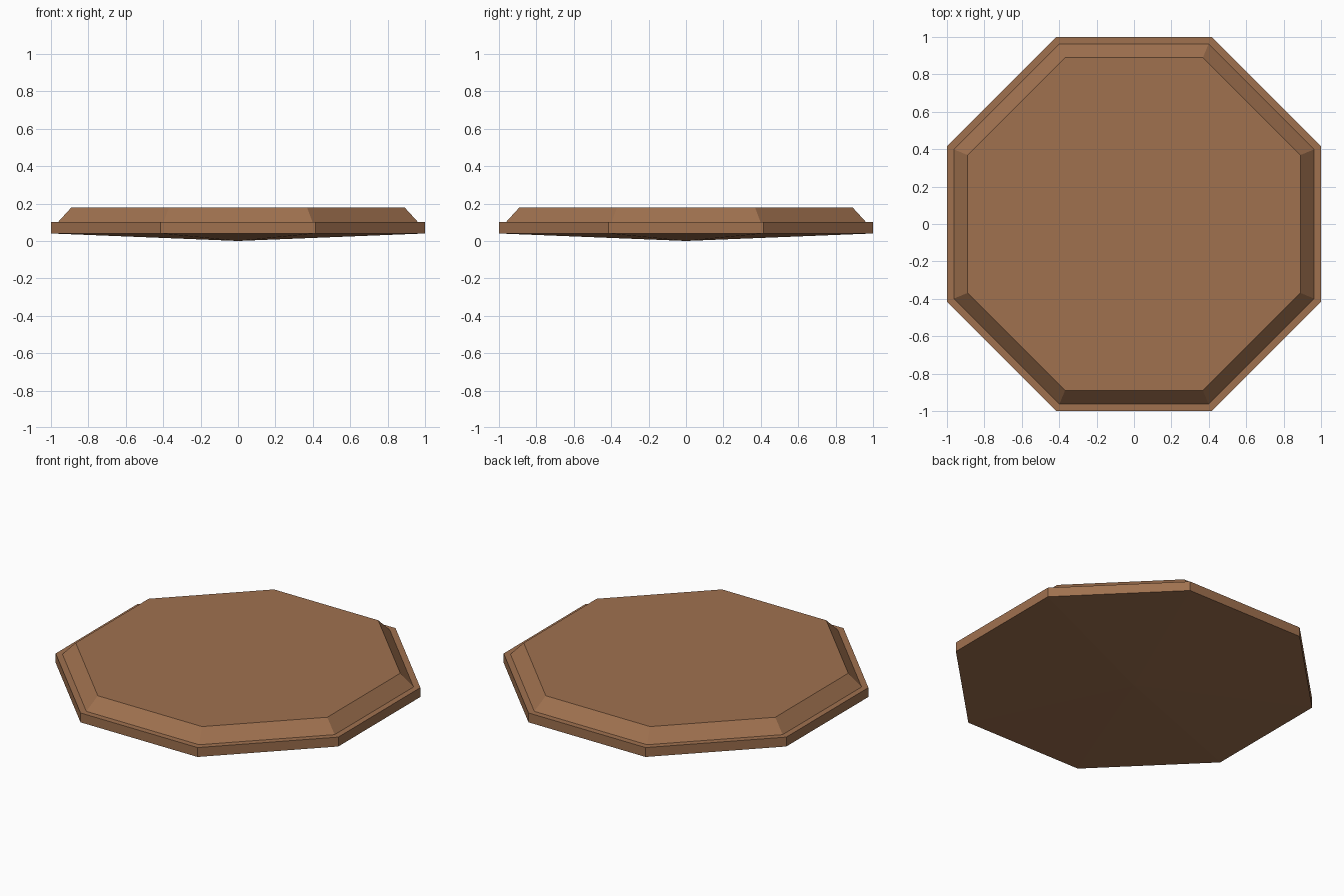
import bpy, bmesh, math

if "Cube" in bpy.data.objects:
    bpy.data.objects.remove(bpy.data.objects["Cube"])

wood = bpy.data.materials.new("brown wood")
wood.diffuse_color = (0.35, 0.165, 0.078, 1)
wood.use_nodes = True
wood.node_tree.nodes["Principled BSDF"].inputs["Base Color"].default_value = wood.diffuse_color

# Profile from underside to top: (distance to flat side, height)
PROFILE = [(1.0, 0.04), (1.0, 0.10), (0.963, 0.10), (0.89, 0.18)]
SIDES = 8


def ring(bm, apothem, z):
    r = apothem / math.cos(math.pi / SIDES)
    angles = [(i + 0.5) * 2 * math.pi / SIDES for i in range(SIDES)]
    return [bm.verts.new((r * math.cos(a), r * math.sin(a), z)) for a in angles]


bm = bmesh.new()
rings = [ring(bm, a, z) for a, z in PROFILE]
tip = bm.verts.new((0, 0, 0))

# Rim, ledge and bevel walls
for low, high in zip(rings, rings[1:]):
    for i in range(SIDES):
        j = (i + 1) % SIDES
        bm.faces.new((low[i], low[j], high[j], high[i]))

# Shallow pointed underside
for i in range(SIDES):
    bm.faces.new((rings[0][(i + 1) % SIDES], rings[0][i], tip))

# Flat top
bm.faces.new(rings[-1])
bmesh.ops.recalc_face_normals(bm, faces=bm.faces)

mesh = bpy.data.meshes.new("octagonal_board")
bm.to_mesh(mesh)
bm.free()
mesh.materials.append(wood)
bpy.context.collection.objects.link(bpy.data.objects.new("octagonal_board", mesh))
